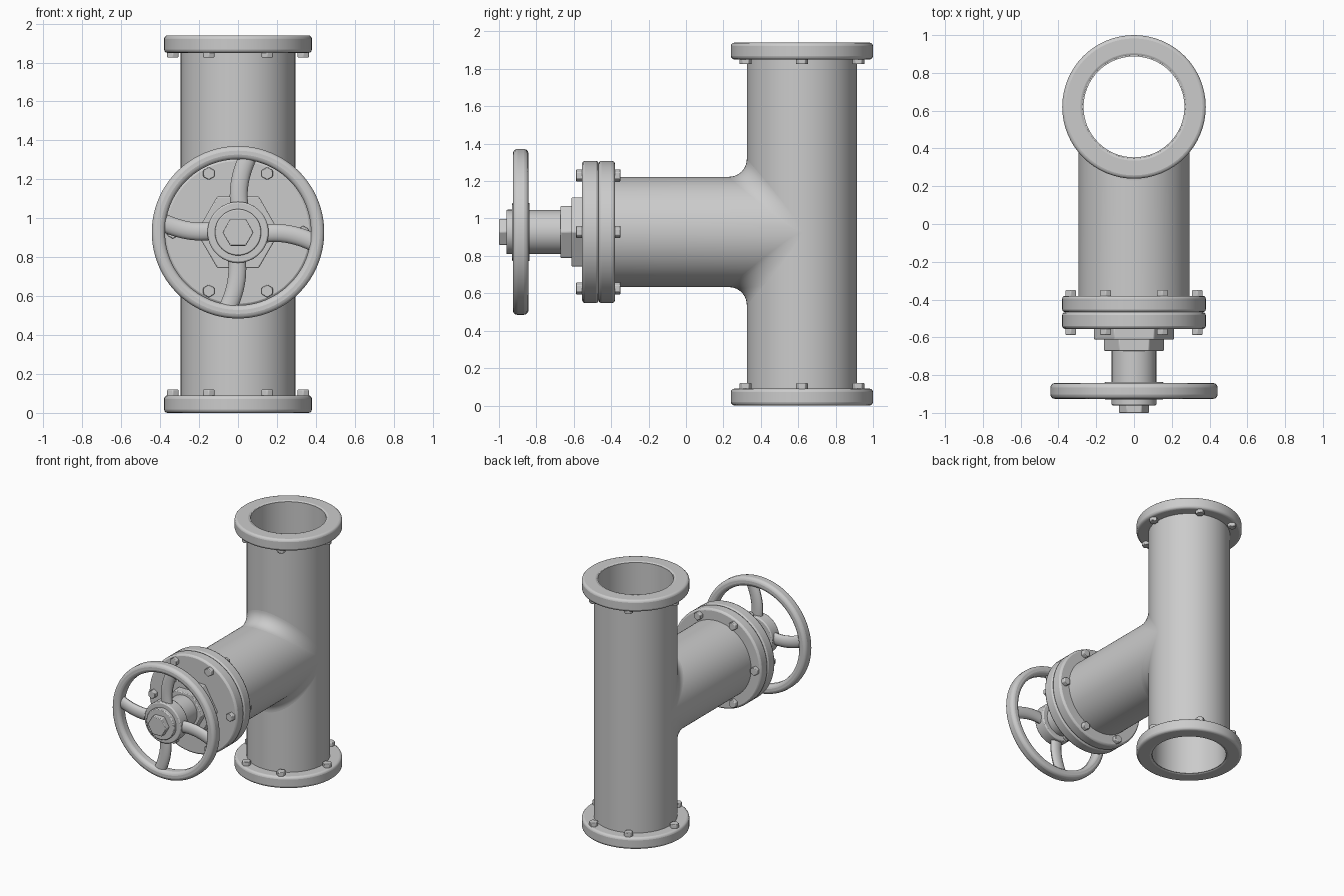
import bpy, bmesh
from math import sin, cos, pi, sqrt, radians
from mathutils import Matrix, Vector

if "Cube" in bpy.data.objects:
    bpy.data.objects.remove(bpy.data.objects["Cube"])

YC, ZC, R, BORE = 0.62, 0.928, 0.295, 0.267
UP = Matrix.Translation((0, YC, 0))                                      # local z -> world z
FRONT = Matrix.Translation((0, 0, ZC)) @ Matrix.Rotation(pi / 2, 4, 'X')  # local z -> world -y


def finish(name, bm, mat=None, bevel=0.0, segs=3):
    bmesh.ops.remove_doubles(bm, verts=bm.verts, dist=1e-5)
    bmesh.ops.recalc_face_normals(bm, faces=bm.faces)
    if mat:
        bm.transform(mat)
    me = bpy.data.meshes.new(name)
    bm.to_mesh(me)
    bm.free()
    ob = bpy.data.objects.new(name, me)
    bpy.context.collection.objects.link(ob)
    if bevel:
        m = ob.modifiers.new("edge_rounding", 'BEVEL')
        m.width, m.segments, m.limit_method = bevel, segs, 'ANGLE'
        m.angle_limit = radians(40)
    bpy.ops.object.select_all(action='DESELECT')
    ob.select_set(True)
    bpy.context.view_layer.objects.active = ob
    bpy.ops.object.shade_smooth_by_angle(angle=radians(35))
    return ob


def grid(bm, rows, close_u=False, close_v=False):
    vs = [[bm.verts.new(p) for p in row] for row in rows]
    n, m = len(vs), len(vs[0])
    for i in range(n if close_u else n - 1):
        for j in range(m if close_v else m - 1):
            a, b = (i + 1) % n, (j + 1) % m
            bm.faces.new((vs[i][j], vs[a][j], vs[a][b], vs[i][b]))
    return vs


def ring(name, r0, r1, h0, h1, mat, bevel=0.0, n=64):
    """Rectangular-section ring around the local z axis."""
    bm = bmesh.new()
    prof = [(r0, h0), (r1, h0), (r1, h1), (r0, h1)]
    grid(bm, [[(r * cos(2 * pi * k / n), r * sin(2 * pi * k / n), h) for r, h in prof]
              for k in range(n)], True, True)
    return finish(name, bm, mat, bevel)


def disc(name, r, h0, h1, mat, bevel=0.0, n=64):
    """Solid cylinder or prism along local z, first corner on +x."""
    bm = bmesh.new()
    vs = grid(bm, [[(r * cos(2 * pi * k / n), r * sin(2 * pi * k / n), h) for k in range(n)]
                   for h in (h0, h1)], False, True)
    for loop in vs:
        bm.faces.new(loop)
    return finish(name, bm, mat, bevel, 2)


def bolts(name, h0, h1, mat):
    """Six hexagonal bolt heads around a flange."""
    spots = [(sx * 0.15, sy * 0.302) for sx in (-1, 1) for sy in (-1, 1)] + [(-0.335, 0), (0.335, 0)]
    for i, (x, y) in enumerate(spots):
        disc(f"{name}_{i + 1}", 0.033, h0, h1,
             mat @ Matrix.Translation((x, y, 0)) @ Matrix.Rotation(pi / 2, 4, 'Z'), 0.004, 6)


# Upright pipe with its end flanges
ring("main_pipe", BORE, R, 0.004, 1.936, UP)
ring("bottom_flange", BORE, 0.38, 0, 0.09, UP, 0.018)
ring("top_flange", BORE, 0.38, 1.85, 1.94, UP, 0.018)
bolts("bottom_bolt", 0.08, 0.12, UP)
bolts("top_bolt", 1.825, 1.86, UP)

# Branch pipe, its end shaped to meet the upright pipe
bm = bmesh.new()
N = 96
grid(bm, [[(R * sin(t), y, ZC + R * cos(t))
           for y in (-0.40, YC - R * abs(cos(t)))]
          for t in (2 * pi * k / N for k in range(N))], True)
finish("branch_pipe", bm)

# Rounded blend in the crotch above and below the branch
for side, name in ((1, "upper_blend"), (-1, "lower_blend")):
    bm = bmesh.new()
    rows = []
    for k in range(49):
        t = -pi / 2 + pi * k / 48
        h = R * cos(t)
        f = 0.095 * sqrt(max(cos(t), 0))
        rows.append([(R * sin(t), YC - h - f + f * cos(a), ZC + side * (h + f + f * sin(a)))
                     for a in (-pi / 2 + pi / 2 * j / 10 for j in range(11))])
    grid(bm, rows)
    ob = finish(name, bm)
    # make the open patch face outwards
    mid = min(ob.data.polygons, key=lambda p: abs(p.center.x) + abs(p.center.y - YC + R))
    if mid.normal.z * side < 0:
        ob.data.flip_normals()

# Bolted pair of flanges closing the branch
disc("branch_flange", 0.38, 0.38, 0.467, FRONT, 0.014)
disc("cover_flange", 0.38, 0.467, 0.555, FRONT, 0.014)
bolts("branch_bolt", 0.35, 0.39, FRONT)
bolts("cover_bolt", 0.545, 0.587, FRONT)

# Bonnet and stem
disc("bonnet_hex", 0.213, 0.55, 0.612, FRONT, 0.006, 6)
disc("gland_hex", 0.16, 0.60, 0.672, FRONT, 0.006, 6)
disc("stem", 0.118, 0.66, 0.85, FRONT)

# Handwheel
ring("wheel_rim", 0.375, 0.443, 0.842, 0.926, FRONT, 0.024, 96)
disc("wheel_hub", 0.157, 0.836, 0.93, FRONT, 0.008)
disc("hub_collar", 0.119, 0.92, 0.96, FRONT, 0.006)
disc("wheel_nut", 0.08, 0.95, 1.0, FRONT, 0.005, 6)

# Four curved spokes: an oval swept along a bent path
p = [Vector(c) for c in ((0.01, 0.12), (-0.015, 0.25), (0.055, 0.395))]
for s in range(4):
    bm = bmesh.new()
    rows = []
    for k in range(13):
        u = k / 12
        c = p[0] * (1 - u) ** 2 + p[1] * 2 * u * (1 - u) + p[2] * u * u
        d = ((p[1] - p[0]) * (1 - u) + (p[2] - p[1]) * u).normalized()
        rows.append([(c.x + d.y * 0.046 * cos(a), c.y - d.x * 0.046 * cos(a), 0.884 + 0.028 * sin(a))
                     for a in (2 * pi * j / 16 for j in range(16))])
    vs = grid(bm, rows, False, True)
    bm.faces.new(vs[0])
    bm.faces.new(vs[-1])
    finish(f"spoke_{s + 1}", bm, FRONT @ Matrix.Rotation(s * pi / 2, 4, 'Z'))
